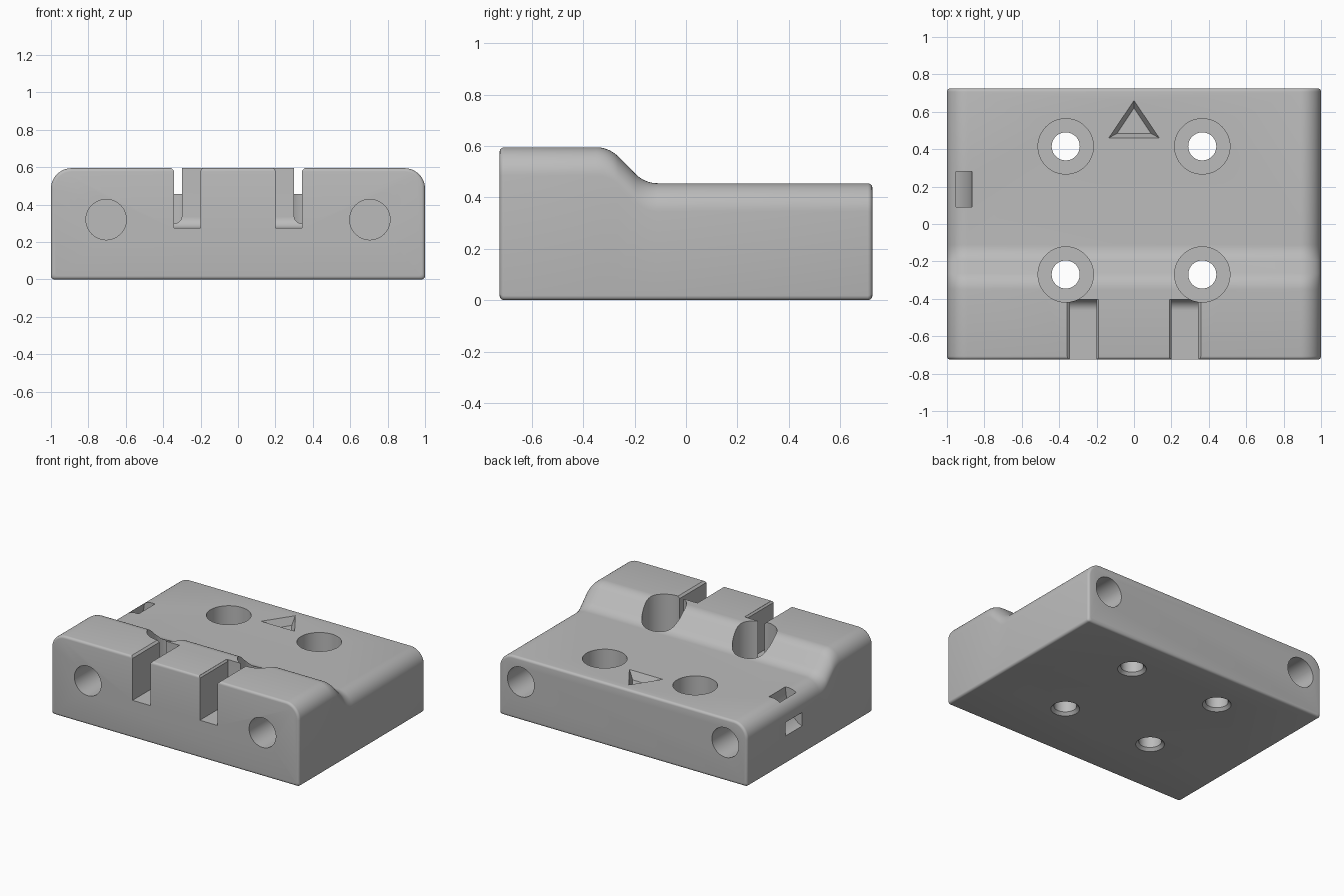
import bpy, bmesh
from math import sin, cos, pi, radians

if "Cube" in bpy.data.objects:
    bpy.data.objects.remove(bpy.data.objects["Cube"])

GREY = (0.5, 0.5, 0.5, 1)
mat = bpy.data.materials.new("plain grey")
mat.use_nodes = True
mat.diffuse_color = GREY
mat.node_tree.nodes["Principled BSDF"].inputs["Base Color"].default_value = GREY


def loft(name, rings):
    """Closed solid skinned through equal-length rings of points."""
    bm = bmesh.new()
    loops = [[bm.verts.new(p) for p in ring] for ring in rings]
    for a, b in zip(loops, loops[1:]):
        for i in range(len(a)):
            j = (i + 1) % len(a)
            bm.faces.new((a[i], a[j], b[j], b[i]))
    bm.faces.new(loops[0][::-1])
    bm.faces.new(loops[-1])
    bmesh.ops.recalc_face_normals(bm, faces=bm.faces)
    me = bpy.data.meshes.new(name)
    bm.to_mesh(me)
    bm.free()
    me.materials.append(mat)
    ob = bpy.data.objects.new(name, me)
    bpy.context.collection.objects.link(ob)
    return ob


def circle(x, y, z, r, axis, n=64):
    ring = [(r * cos(2 * pi * k / n), r * sin(2 * pi * k / n)) for k in range(n)]
    return [(x + a, y + b, z) if axis == "z" else (x + a, y, z + b) for a, b in ring]


def arc(cx, cy, rx, ry, a0, a1, n=12):
    angles = [radians(a0 + (a1 - a0) * k / n) for k in range(n + 1)]
    return [(cx + rx * cos(a), cy + ry * sin(a)) for a in angles]


# Body: rounded section swept front to back under a stepped top line
LENGTH, HIGH, LOW, EDGE, ROUND = 0.725, 0.595, 0.455, 0.018, 0.11


def section(y, top, inset=0):
    w, r = 1 - inset, ROUND - inset
    half = [(w - EDGE, inset)] + arc(w - EDGE, inset + EDGE, EDGE, EDGE, -90, 0, 4)[1:]
    half += arc(w - r, top - inset - r, r, r, 0, 90)
    return [(x, y, z) for x, z in half + [(-x, z) for x, z in half[::-1]]]


bends = [(EDGE * (1 - cos(radians(a))), EDGE * (1 - sin(radians(a)))) for a in (0, 22, 45, 68, 90)]
R = 0.121
step = arc(-0.35, HIGH - R, R, R, 90, 45) + arc(-0.11, LOW + R, R, R, 225, 270)
rings = [section(-LENGTH + d, HIGH, i) for i, d in
         [(b, a) for a, b in bends]]
rings += [section(y, z) for y, z in step]
rings += [section(LENGTH - d, LOW, i) for i, d in [(b, a) for a, b in bends[::-1]]]
body = loft("mounting_block", rings)

cutters = []

# Four counterbored screw holes with a chamfered underside
for x in (-0.365, 0.365):
    for y in (-0.27, 0.415):
        steps = [(-0.02, 0.115), (0.02, 0.075), (0.16, 0.075), (0.16, 0.148), (0.7, 0.148)]
        cutters.append(loft("screw_hole", [circle(x, y, z, r, "z") for z, r in steps]))

for side in (-1, 1):
    # Blind round sockets in the front and back faces
    cutters.append(loft("front_socket", [circle(side * 0.705, y, 0.32, 0.108, "y") for y in (-0.8, -0.3)]))
    cutters.append(loft("back_socket", [circle(side * 0.825, y, 0.28, 0.108, "y") for y in (0.37, 0.8)]))

    # Front notch with a filleted back corner and eased top edges
    outline = [(-0.8, 0.275)] + arc(-0.463, 0.335, 0.06, 0.06, -90, 0) + [(-0.403, 0.7), (-0.8, 0.7)]
    cutters.append(loft("front_notch", [[(side * x, y, z) for y, z in outline] for x in (0.2, 0.343)]))
    flare = [(0.202, 0.579), (0.341, 0.579), (0.363, 0.601), (0.363, 0.65), (0.19, 0.65), (0.19, 0.594)]
    cutters.append(loft("notch_easing", [[(side * x, y, z) for x, z in flare] for y in (-0.79, -0.404)]))

# Triangular pocket with sloping walls
cutters.append(loft("triangle_pocket", [
    [(-0.09, 0.485, 0.4), (0.09, 0.485, 0.4), (0, 0.62, 0.4)],
    [(-0.135, 0.46, LOW), (0.135, 0.46, LOW), (0, 0.66, LOW)],
    [(-0.135, 0.46, 0.6), (0.135, 0.46, 0.6), (0, 0.66, 0.6)]]))

# Curved strap channel from the top to the right side
channel = arc(-1.03, 0.47, 0.165, 0.27, 10, -100, 20) + arc(-1.03, 0.47, 0.08, 0.18, -100, 10, 20)
cutters.append(loft("strap_channel", [[(x, y, z) for x, z in channel] for y in (0.09, 0.28)]))

# Cut everything out of the body
bpy.context.view_layer.objects.active = body
for cutter in cutters:
    cutter.hide_render = True
    mod = body.modifiers.new(cutter.name, "BOOLEAN")
    mod.operation, mod.solver, mod.object = "DIFFERENCE", "EXACT", cutter
    bpy.ops.object.modifier_apply(modifier=mod.name)
    bpy.data.objects.remove(cutter)

bpy.ops.object.select_all(action="DESELECT")
body.select_set(True)
bpy.ops.object.shade_smooth_by_angle(angle=radians(30))
